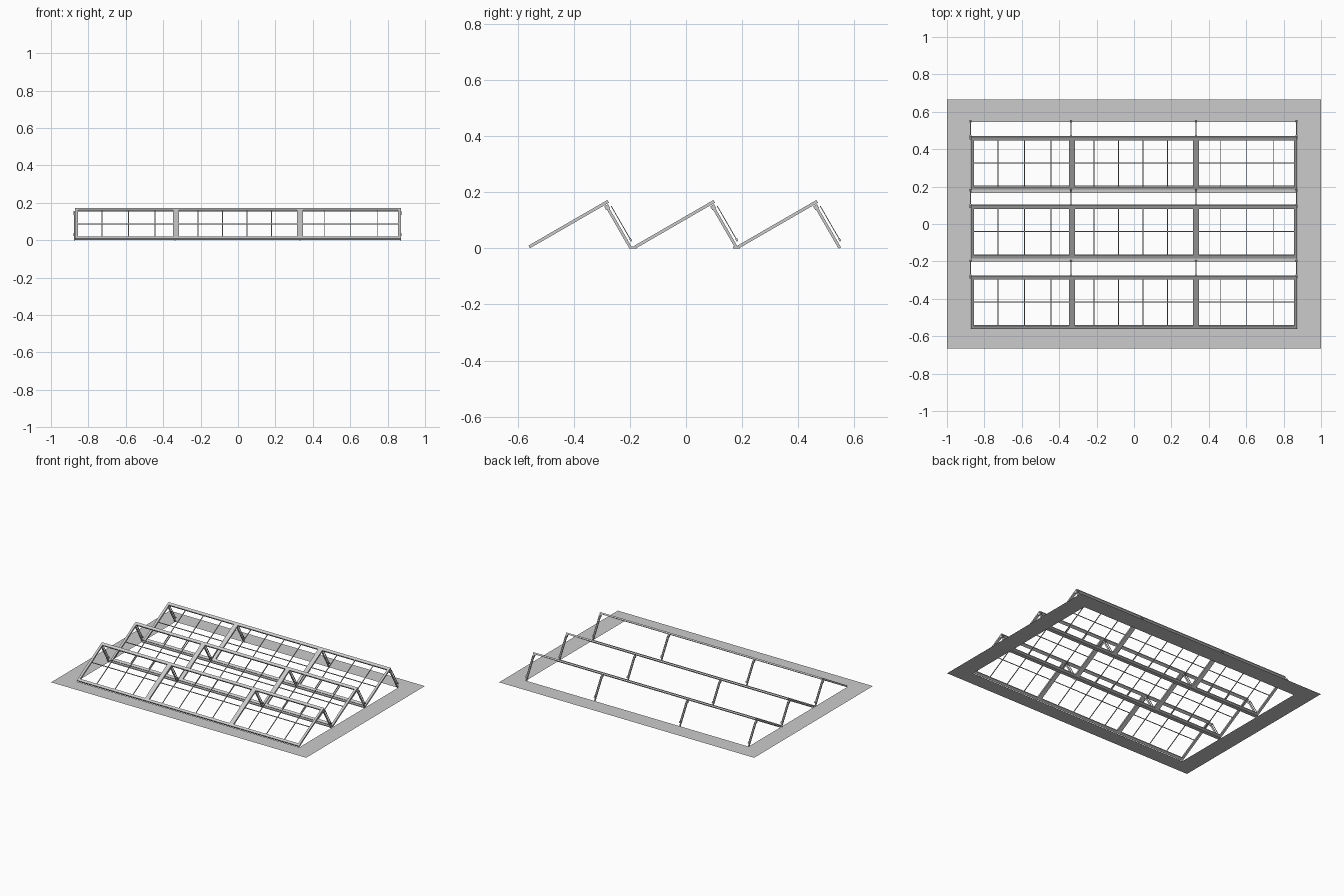
import bpy, bmesh
from math import radians
from mathutils import Matrix, Vector

if "Cube" in bpy.data.objects:
    bpy.data.objects.remove(bpy.data.objects["Cube"])


def mesh_object(name, bm):
    me = bpy.data.meshes.new(name)
    bm.to_mesh(me)
    bm.free()
    ob = bpy.data.objects.new(name, me)
    bpy.context.collection.objects.link(ob)
    return ob


def add_box(bm, lo, hi, frame):
    """Box between two local corners, placed by the frame matrix."""
    lo, hi = Vector(lo), Vector(hi)
    d = hi - lo
    m = frame @ Matrix.Translation((lo + hi) / 2) @ Matrix.Diagonal((d.x, d.y, d.z, 1))
    bmesh.ops.create_cube(bm, size=1, matrix=m)


# Flat roof border with a rectangular opening
bm = bmesh.new()
outer = [(-1, -.665), (1, -.665), (1, .665), (-1, .665)]
inner = [(-.873, -.56), (.873, -.56), (.873, .546), (-.873, .546)]
o = [bm.verts.new((x, y, 0)) for x, y in outer]
i = [bm.verts.new((x, y, 0)) for x, y in inner]
for k in range(4):
    n = (k + 1) % 4
    bm.faces.new((o[k], o[n], i[n], i[k]))
mesh_object("roof_border", bm)

LEN, THICK, HALF = .325, .011, .871
bays = [(-.869, .1417, 4), (-.345, .131, 5), (.319, .1417, 4)]
origin = Matrix.Identity(4)

for r, y0 in enumerate((-.556, -.178, .189), 1):
    slope = Matrix.Translation((0, y0, 0)) @ Matrix.Rotation(radians(30), 4, 'X')

    # Sloped window frame: sill, head, two jambs and two wide mullions
    bm = bmesh.new()
    add_box(bm, (-HALF, 0, 0), (HALF, .018, THICK), slope)
    add_box(bm, (-HALF, LEN - .02, 0), (HALF, LEN, THICK), slope)
    for x0, x1 in ((-HALF, -HALF + .016), (-.347, -.315),
                   (.315, .347), (HALF - .016, HALF)):
        add_box(bm, (x0, .018, 0), (x1, LEN - .02, THICK), slope)
    mesh_object(f"sloped_frame_{r}", bm)

    # Thin glazing bars
    bm = bmesh.new()
    for start, step, n in bays:
        for k in range(1, n):
            x = start + k * step
            add_box(bm, (x - .002, .018, .003), (x + .002, LEN - .02, .008), slope)
    mid = LEN * .5
    add_box(bm, (-HALF + .016, mid - .002, .003), (HALF - .016, mid + .002, .008), slope)
    mesh_object(f"glazing_bars_{r}", bm)

    # Steep rear struts, each with a slim cover strip and end blocks
    steep = Matrix.Translation((0, y0 + .274, .148)) @ Matrix.Rotation(radians(-60), 4, 'X')
    bm = bmesh.new()
    for x in (-.875, -.336, .332, .868):
        add_box(bm, (x - .003, 0, -.005), (x + .003, .17, .005), steep)
        add_box(bm, (x - .002, .005, .013), (x + .002, .15, .016), steep)
        add_box(bm, (x - .005, .138, .011), (x + .005, .15, .018), steep)
        add_box(bm, (x - .005, -.006, -.008), (x + .005, .01, .008), steep)
    mesh_object(f"rear_struts_{r}", bm)

    # Valley gutter between neighbouring rows
    if r > 1:
        bm = bmesh.new()
        add_box(bm, (-HALF, y0 - .022, 0), (HALF, y0 + .004, .006), origin)
        mesh_object(f"valley_gutter_{r - 1}", bm)
